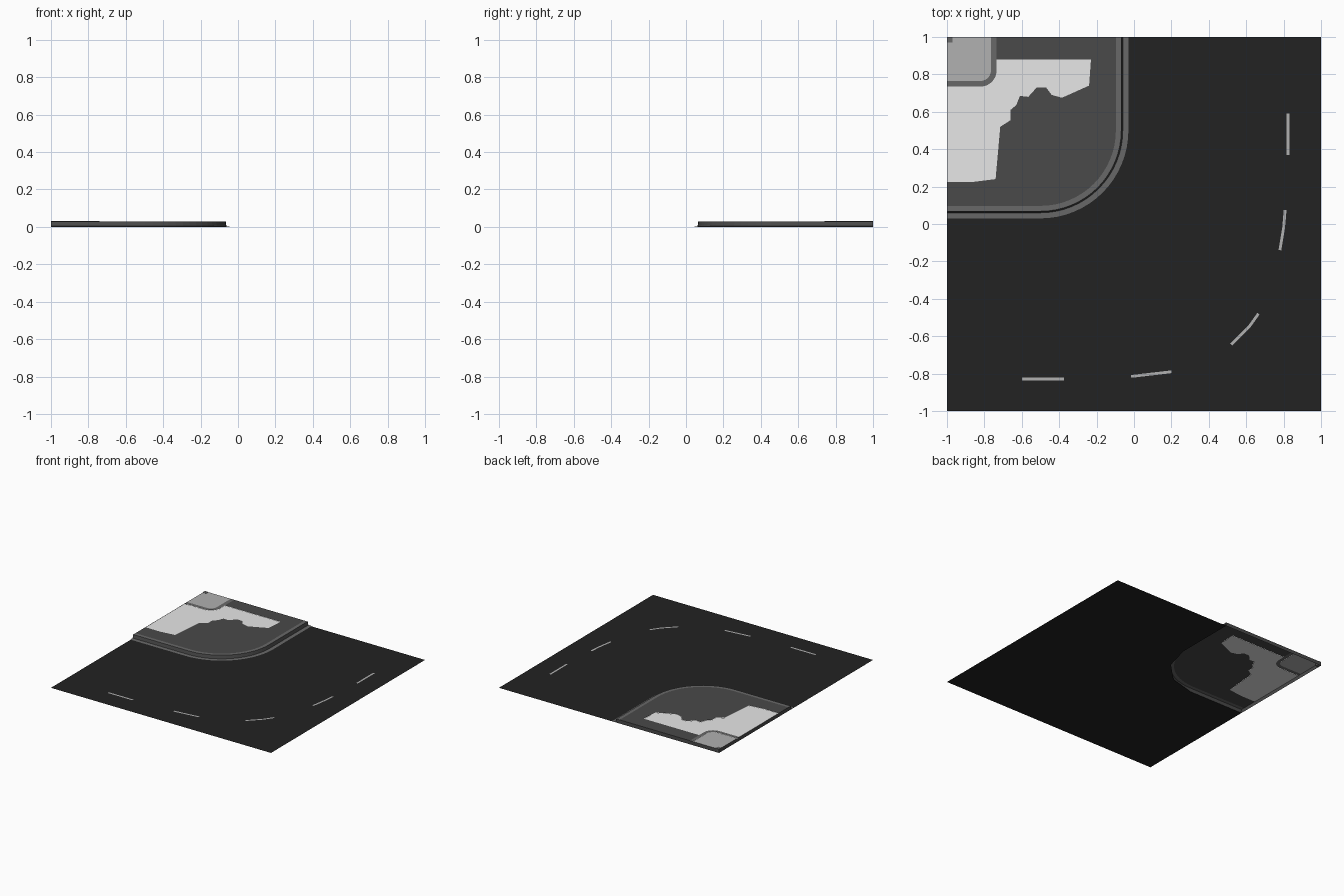
import bpy, bmesh, math

cube = bpy.data.objects.get("Cube")
if cube:
    bpy.data.objects.remove(cube)


def material(name, value):
    m = bpy.data.materials.new(name)
    m.use_nodes = True
    colour = (value, value, value, 1)
    m.diffuse_color = colour
    m.node_tree.nodes["Principled BSDF"].inputs["Base Color"].default_value = colour
    return m


asphalt = material("asphalt", 0.016)
paving = material("dark_paving", 0.067)
kerb_grey = material("kerb_grey", 0.14)
pale = material("pale_concrete", 0.44)
white = material("white", 1.0)


def add_object(name, bm, mat):
    mesh = bpy.data.meshes.new(name)
    bm.to_mesh(mesh)
    bm.free()
    mesh.materials.append(mat)
    ob = bpy.data.objects.new(name, mesh)
    bpy.context.collection.objects.link(ob)
    return ob


def plate(name, outline, z, mat):
    """Flat sheet from an outline, facing up."""
    bm = bmesh.new()
    face = bm.faces.new([bm.verts.new((x, y, z)) for x, y in outline])
    face.normal_update()
    if face.normal.z < 0:
        face.normal_flip()
    bmesh.ops.triangulate(bm, faces=[face])
    return add_object(name, bm, mat)


def strip(name, path_a, za, path_b, zb, mat):
    """Band of quads between two matching paths."""
    bm = bmesh.new()
    a = [bm.verts.new((x, y, za)) for x, y in path_a]
    b = [bm.verts.new((x, y, zb)) for x, y in path_b]
    for i in range(len(a) - 1):
        bm.faces.new((a[i], a[i + 1], b[i + 1], b[i]))
    return add_object(name, bm, mat)


def bend(d, centre, steps=16):
    """Rounded L from the left border to the back border, d from the middle axes."""
    r = centre - d
    pts = [(-1, d)]
    for i in range(steps + 1):
        t = math.pi / 2 * i / steps
        pts.append((-centre + r * math.sin(t), centre - r * math.cos(t)))
    return pts + [(-d, 1)]


# Road sheet, running under the kerb
plate("road", [(-1, -1), (1, -1), (1, 1)] + bend(0.067, 0.5, 3)[::-1], 0, asphalt)

# Gutter, kerb face and kerb top
strip("gutter", bend(0.03, 0.5), 0.003, bend(0.06, 0.5), 0.004, kerb_grey)
strip("kerb_face", bend(0.06, 0.5), 0, bend(0.068, 0.5), 0.03, paving)
strip("kerb_top", bend(0.068, 0.5), 0.03, bend(0.097, 0.5), 0.03, kerb_grey)

# Ragged edge of the open patch, mirrored across the diagonal
half = [(-0.86, 0.225), (-0.74, 0.24), (-0.715, 0.52), (-0.66, 0.555),
        (-0.66, 0.61), (-0.63, 0.635), (-0.61, 0.685), (-0.565, 0.68)]
ragged = half + [(-0.52, 0.73), (-0.47, 0.73), (-0.44, 0.69), (-0.385, 0.675),
                 (-0.24, 0.74), (-0.23, 0.88)]

# Pavement sheet and white patch
rim_outer = bend(0.735, 0.82, 8)
rim_inner = bend(0.765, 0.82, 8)
plate("pavement", bend(0.097, 0.5) + [(-0.735, 1), (-0.735, 0.88)]
      + ragged[::-1] + [(-1, 0.225)], 0.03, paving)
plate("patch", [(-1, 0.225)] + ragged + [(-0.735, 0.88)]
      + rim_outer[:-1][::-1], 0.029, white)

# Corner slab with its rim
strip("slab_rim", rim_outer, 0.03, rim_inner, 0.031, kerb_grey)
plate("corner_slab", rim_inner + [(-1, 1)], 0.03, pale)

# Side walls along the two outer borders
border = [(-1, 0.065), (-1, 1), (-0.065, 1)]
strip("border_wall", border, 0, border, 0.03, paving)

# Small corner post
bm = bmesh.new()
bmesh.ops.create_cube(bm, size=1)
for v in bm.verts:
    v.co = (-0.985 + v.co.x * 0.03, 0.985 + v.co.y * 0.03, 0.016 + v.co.z * 0.032)
add_object("corner_post", bm, kerb_grey)

# Lane dashes: each follows a short centre line
dashes = [
    [(0.823, 0.59), (0.823, 0.37)],
    [(0.808, 0.075), (0.80, -0.02), (0.78, -0.14)],
    [(0.665, -0.48), (0.615, -0.55), (0.52, -0.645)],
    [(0.20, -0.79), (-0.015, -0.815)],
    [(-0.375, -0.828), (-0.60, -0.828)],
]
for n, line in enumerate(dashes):
    dx, dy = line[-1][0] - line[0][0], line[-1][1] - line[0][1]
    k = 0.0075 / math.hypot(dx, dy)
    sides = [[(x - s * dy * k, y + s * dx * k) for x, y in line] for s in (-1, 1)]
    strip(f"lane_dash_{n + 1}", sides[0], 0.002, sides[1], 0.002, pale)
